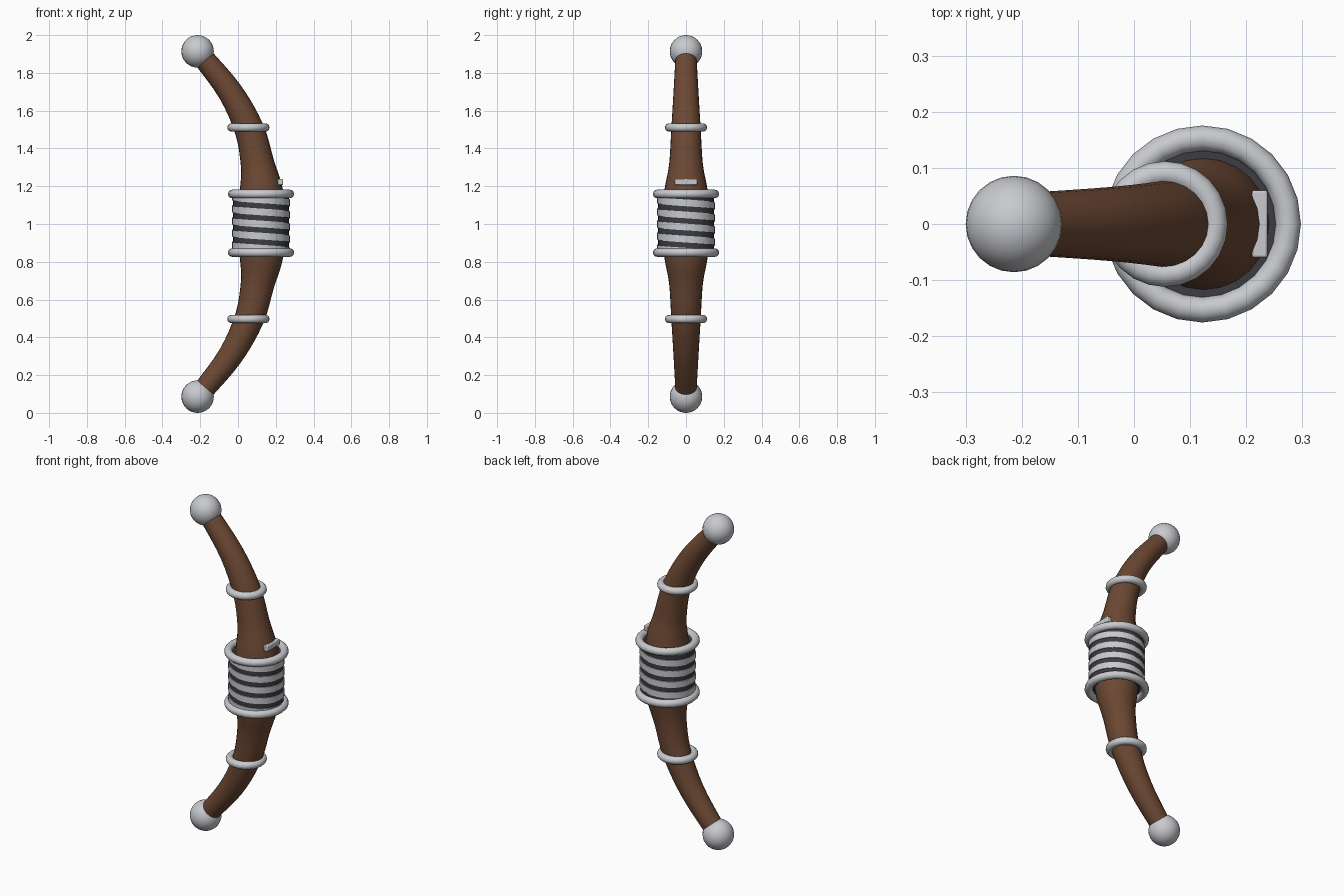
import bpy, bmesh, math
from mathutils import Vector

if "Cube" in bpy.data.objects:
    bpy.data.objects.remove(bpy.data.objects["Cube"])


def mat(name, col):
    m = bpy.data.materials.new(name)
    m.diffuse_color = (*col, 1)
    m.use_nodes = True
    m.node_tree.nodes["Principled BSDF"].inputs["Base Color"].default_value = m.diffuse_color
    return m


WOOD = mat("brown wood", (0.15, 0.065, 0.033))
SILVER = mat("silver metal", (0.58, 0.59, 0.62))
DARK = mat("dark grip", (0.045, 0.045, 0.055))
CX, CZ = 0.122, 1.0          # grip axis and mid height


def finish(ob, name, m, angle=40):
    ob.name = name
    ob.data.materials.append(m)
    bpy.ops.object.select_all(action='DESELECT')
    ob.select_set(True)
    bpy.context.view_layer.objects.active = ob
    bpy.ops.object.shade_smooth_by_angle(angle=math.radians(angle))
    return ob


def from_bm(bm, name, m, angle=40):
    bmesh.ops.recalc_face_normals(bm, faces=bm.faces)
    me = bpy.data.meshes.new(name)
    bm.to_mesh(me)
    bm.free()
    ob = bpy.data.objects.new(name, me)
    bpy.context.collection.objects.link(ob)
    return finish(ob, name, m, angle)


def spline(pts, t):
    """Catmull-Rom through points, t in segments."""
    i = min(int(t), len(pts) - 2)
    u = t - i
    b, c = Vector(pts[i]), Vector(pts[i + 1])
    a = Vector(pts[i - 1]) if i else 2 * b - c
    d = Vector(pts[i + 2]) if i + 2 < len(pts) else 2 * c - b
    return 0.5 * (2 * b + (c - a) * u + (2 * a - 5 * b + 4 * c - d) * u * u
                  + (3 * b - a - 3 * c + d) * u ** 3)


# Curved wooden limbs: (height from middle, x, radius)
half = [(0.12, 0.124, 0.122), (0.2, 0.121, 0.111), (0.32, 0.103, 0.089),
        (0.5, 0.06, 0.078), (0.7, -0.042, 0.066), (0.9, -0.2, 0.055)]
STEPS, SIDES = 4, 24
for side, name in ((1, "upper_limb"), (-1, "lower_limb")):
    n = (len(half) - 1) * STEPS
    path = [spline(half, k / STEPS) for k in range(n + 1)]
    bm = bmesh.new()
    rings = []
    for k, p in enumerate(path):
        q0, q1 = path[max(k - 1, 0)], path[min(k + 1, n)]
        t = Vector((q1.y - q0.y, 0, q1.x - q0.x)).normalized()
        across = Vector((t.z, 0, -t.x))
        ring = []
        for s in range(SIDES):
            a = math.tau * s / SIDES
            v = Vector((p.y, 0, p.x)) + p.z * (across * math.cos(a) + Vector((0, math.sin(a), 0)))
            ring.append(bm.verts.new((v.x, v.y, CZ + side * v.z)))
        rings.append(ring)
    for r0, r1 in zip(rings, rings[1:]):
        for s in range(SIDES):
            e = (s + 1) % SIDES
            bm.faces.new((r0[s], r0[e], r1[e], r1[s]))
    bm.faces.new(rings[0])
    bm.faces.new(rings[-1])
    from_bm(bm, name, WOOD)

# Ball tips, limb rings and grip rings, mirrored about the middle
for side, tag in ((1, "upper"), (-1, "lower")):
    bpy.ops.mesh.primitive_uv_sphere_add(segments=24, ring_count=16, radius=0.086,
                                         location=(-0.214, 0, CZ + side * 0.914))
    finish(bpy.context.object, tag + "_ball_tip", SILVER)
    for x, d, big, small, part in ((0.055, 0.507, 0.09, 0.022, "_limb_ring"),
                                   (CX, 0.155, 0.153, 0.0225, "_grip_ring")):
        bpy.ops.mesh.primitive_torus_add(major_radius=big, minor_radius=small,
                                         major_segments=24, minor_segments=12,
                                         location=(x, 0, CZ + 0.004 + side * d))
        finish(bpy.context.object, tag + part, SILVER, 60)

# Dark grip core
bpy.ops.mesh.primitive_cylinder_add(vertices=32, radius=0.148, depth=0.31, location=(CX, 0, CZ + 0.004))
finish(bpy.context.object, "grip_core", DARK)

# Silver wire wound round the grip as one spiral band
PITCH, WIDTH, TURN = 0.064, 0.036, 32
LOW, HIGH = 0.855, 1.14
bm = bmesh.new()
prev = None
for k in range(-4 * TURN, 4 * TURN):
    a = math.tau * k / TURN
    z = 1.048 - PITCH * k / TURN
    z0, z1 = max(z - WIDTH / 2, LOW), min(z + WIDTH / 2, HIGH)
    if z1 - z0 < 0.002:
        prev = None
        continue
    ring = [bm.verts.new((CX + r * math.cos(a), r * math.sin(a), zz))
            for r, zz in ((0.146, z0), (0.153, z0), (0.153, z1), (0.146, z1))]
    if prev:
        for i in range(4):
            j = (i + 1) % 4
            bm.faces.new((prev[i], prev[j], ring[j], ring[i]))
    prev = ring
from_bm(bm, "grip_winding", SILVER)

# Small arrow rest on the outer side above the grip
bpy.ops.mesh.primitive_cube_add(size=1, location=(0.224, 0, 1.222))
rest = bpy.context.object
rest.scale = (0.028, 0.12, 0.032)
bpy.ops.object.transform_apply(location=False, rotation=False, scale=True)
bev = rest.modifiers.new("soft edges", 'BEVEL')
bev.width = 0.004
bev.segments = 2
finish(rest, "arrow_rest", SILVER)
